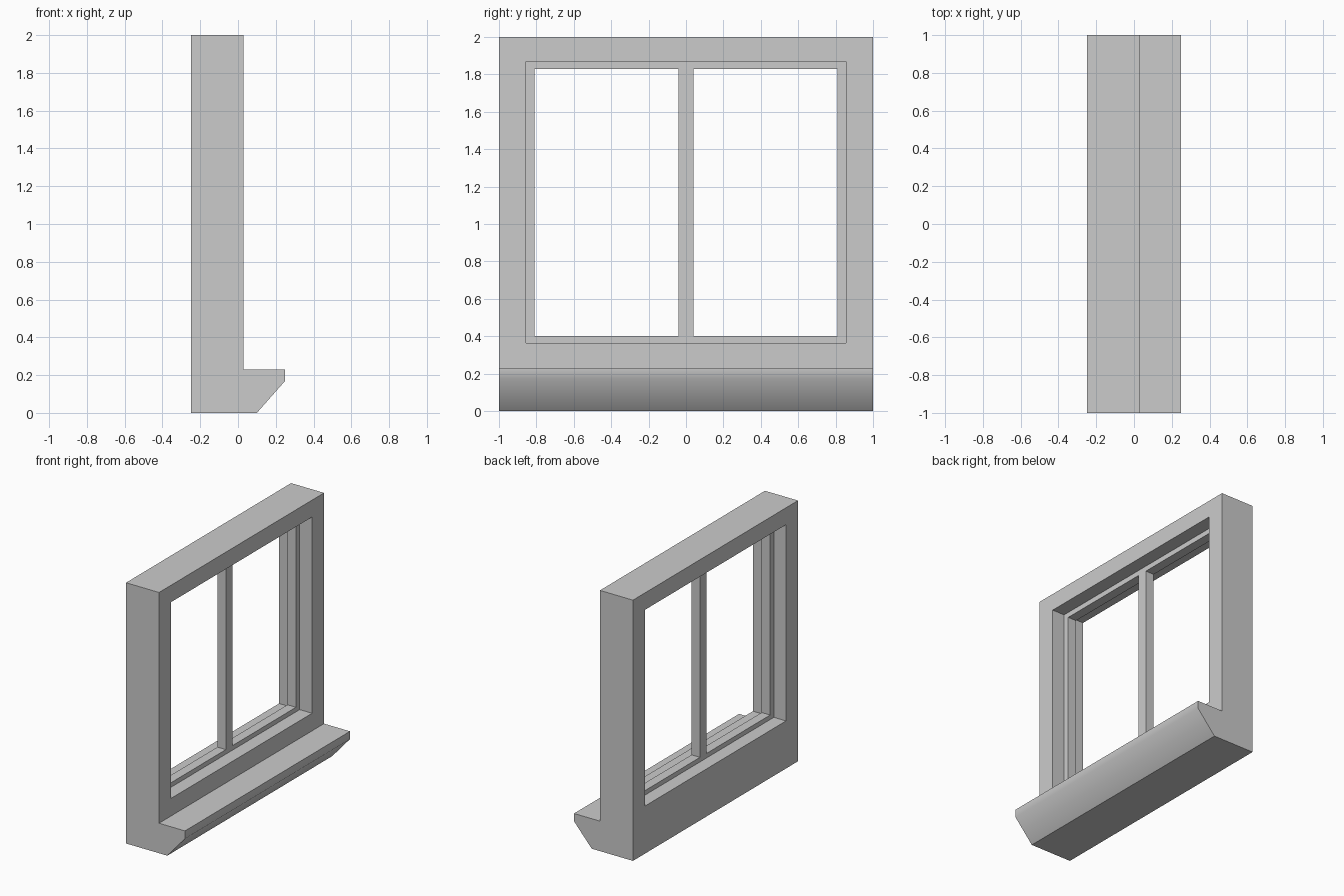
import bpy, bmesh, math

if "Cube" in bpy.data.objects:
    bpy.data.objects.remove(bpy.data.objects["Cube"])


def prism(name, profile, y0, y1):
    """Extrude an (x, z) profile along y."""
    bm = bmesh.new()
    face = bm.faces.new([bm.verts.new((x, y0, z)) for x, z in profile])
    ext = bmesh.ops.extrude_face_region(bm, geom=[face])
    moved = [v for v in ext["geom"] if isinstance(v, bmesh.types.BMVert)]
    bmesh.ops.translate(bm, verts=moved, vec=(0, y1 - y0, 0))
    bmesh.ops.recalc_face_normals(bm, faces=bm.faces)
    mesh = bpy.data.meshes.new(name)
    bm.to_mesh(mesh)
    bm.free()
    ob = bpy.data.objects.new(name, mesh)
    bpy.context.collection.objects.link(ob)
    return ob


def box(name, x0, x1, y0, y1, z0, z1):
    return prism(name, [(x0, z0), (x1, z0), (x1, z1), (x0, z1)], y0, y1)


def cut(target, y0, y1, z0, z1):
    """Cut a rectangular opening right through the wall thickness."""
    cutter = box("opening_cutter", -1, 1, y0, y1, z0, z1)
    cutter.hide_render = True
    mod = target.modifiers.new("opening", "BOOLEAN")
    mod.operation = "DIFFERENCE"
    mod.solver = "EXACT"
    mod.object = cutter
    bpy.context.view_layer.objects.active = target
    bpy.ops.object.modifier_apply(modifier=mod.name)
    bpy.data.objects.remove(cutter)


# Outer frame with the projecting, chamfered sill in one profile
frame = prism("window_frame", [(-0.25, 0), (0.10, 0), (0.25, 0.17), (0.25, 0.23),
                               (0.03, 0.23), (0.03, 2), (-0.25, 2)], -1, 1)
cut(frame, -0.855, 0.855, 0.365, 1.87)

# Inner sash: a thin rim, with the central mullion left between two panes
sash = box("sash_with_mullion", -0.147, -0.075, -0.855, 0.855, 0.365, 1.87)
for side in (-1, 1):
    y0, y1 = sorted((side * 0.04, side * 0.81))
    cut(sash, y0, y1, 0.40, 1.83)

# Soft shading only across the sill nose
bpy.ops.object.select_all(action="DESELECT")
frame.select_set(True)
bpy.context.view_layer.objects.active = frame
bpy.ops.object.shade_smooth_by_angle(angle=math.radians(45))
